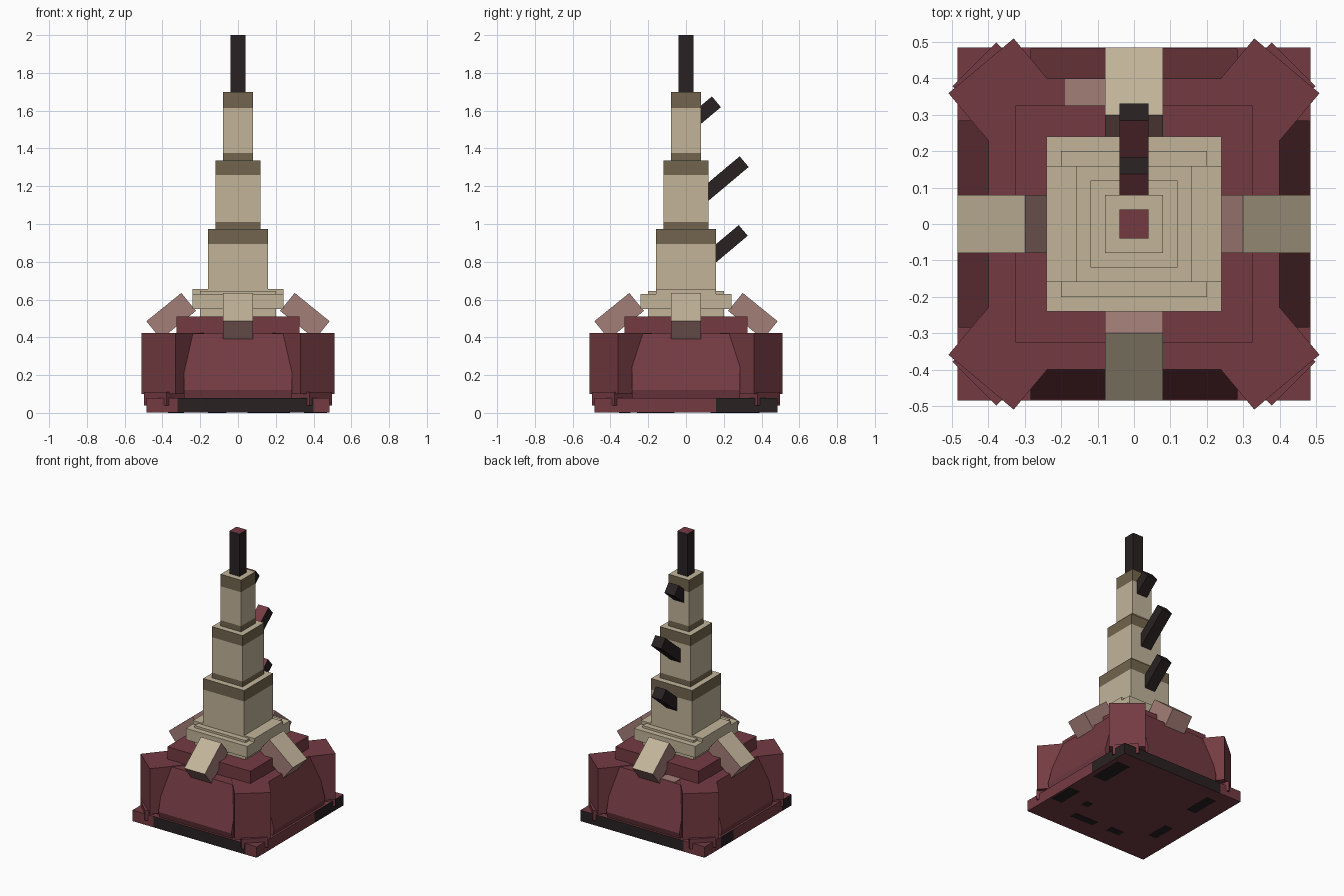
import bpy, bmesh, math
from mathutils import Matrix, Vector

if "Cube" in bpy.data.objects:
    bpy.data.objects.remove(bpy.data.objects["Cube"], do_unlink=True)


def material(name, rgb):
    lin = [((c / 255 + 0.055) / 1.055) ** 2.4 for c in rgb] + [1.0]
    m = bpy.data.materials.new(name)
    m.use_nodes = True
    m.diffuse_color = lin
    m.node_tree.nodes["Principled BSDF"].inputs["Base Color"].default_value = lin
    return m


MAROON = material("maroon", (116, 59, 66))
BEIGE = material("beige stone", (194, 180, 154))
OLIVE = material("olive band", (114, 101, 78))
BLACK = material("soot black", (41, 33, 34))
PINK = material("dusty pink", (164, 126, 120))


def finish(name, bm, mats, matrix=None, rule=None):
    """Turn a bmesh into an object; rule(face) picks the material index."""
    bmesh.ops.recalc_face_normals(bm, faces=bm.faces)
    for f in bm.faces:
        f.material_index = rule(f) if rule else 0
    mesh = bpy.data.meshes.new(name)
    bm.to_mesh(mesh)
    bm.free()
    for m in mats:
        mesh.materials.append(m)
    ob = bpy.data.objects.new(name, mesh)
    ob.matrix_world = matrix or Matrix()
    bpy.context.collection.objects.link(ob)
    return ob


def box_mesh(lo, hi, cuts=()):
    """Box between two corners, sliced at the given (axis, position) planes."""
    lo, hi = Vector(lo), Vector(hi)
    bm = bmesh.new()
    bmesh.ops.create_cube(bm, size=1, matrix=Matrix.Translation((lo + hi) / 2)
                          @ Matrix.Diagonal((*(hi - lo), 1)))
    for axis, pos in cuts:
        no = Vector((0, 0, 0))
        no[axis] = 1
        bmesh.ops.bisect_plane(bm, geom=bm.verts[:] + bm.edges[:] + bm.faces[:],
                               plane_co=no * pos, plane_no=no)
    return bm


def block(name, half_x, half_y, z0, z1, mat):
    return finish(name, box_mesh((-half_x, -half_y, z0), (half_x, half_y, z1)), [mat])


def spin(angle):
    return Matrix.Rotation(angle, 4, 'Z')


# Base plate with soot-stained rim
def rim_colour(f):
    c, n = f.calc_center_median(), f.normal
    if n.y < -0.5:
        return int(-0.32 < c.x < 0.4)
    if n.x > 0.5:
        return int(c.y > 0.16)
    if n.y > 0.5:
        return int(c.x > -0.32)
    if n.x < -0.5:
        return int(0.16 < c.y < 0.3 or c.y < -0.38)
    return 0


R = 0.485
finish("base_plate", box_mesh((-R, -R, 0.003), (R, R, 0.08),
       [(0, -0.32), (0, 0.4), (1, 0.16), (1, 0.3), (1, -0.38)]),
       [MAROON, BLACK], rule=rim_colour)

# Soot stains under the plate: centre and half sizes
for i, (x, y, hx, hy) in enumerate([(0.14, -0.33, 0.09, 0.025), (-0.11, -0.32, 0.05, 0.025),
                                    (-0.34, -0.14, 0.03, 0.08), (-0.32, 0.29, 0.035, 0.1),
                                    (0.43, -0.17, 0.04, 0.09), (0.25, -0.17, 0.025, 0.025),
                                    (0.4, 0.25, 0.05, 0.12)]):
    finish(f"underside_stain_{i}", box_mesh((x - hx, y - hy, 0), (x + hx, y + hy, 0.004)), [BLACK])

# Bunker core
block("bunker_core", 0.325, 0.325, 0.07, 0.51, MAROON)

# Sloped walls, one profile extruded and turned to each side
for i in range(4):
    bm = bmesh.new()
    profile = [(-0.2, 0.08), (-0.47, 0.08), (-0.482, 0.12), (-0.4, 0.42), (-0.2, 0.42)]
    face = bm.faces.new([bm.verts.new((-0.285, y, z)) for y, z in profile])
    ext = bmesh.ops.extrude_face_region(bm, geom=[face])
    bmesh.ops.translate(bm, vec=(0.57, 0, 0),
                        verts=[v for v in ext["geom"] if isinstance(v, bmesh.types.BMVert)])
    finish(f"sloped_wall_{i}", bm, [MAROON], spin(i * math.pi / 2))

# Corner towers and their feet
for sx in (-1, 1):
    for sy in (-1, 1):
        tag = ("front" if sy < 0 else "back") + ("_left" if sx > 0 else "_right")
        place = Matrix.Translation((0.345 * sx, 0.345 * sy, 0))
        finish("corner_tower_" + tag, box_mesh((-0.117, -0.117, 0.1), (0.117, 0.117, 0.423)),
               [MAROON], place @ spin(math.radians(50) * sx * sy))
        finish("tower_foot_" + tag, box_mesh((-0.1, -0.085, 0.04), (0.132, 0.085, 0.11)),
               [MAROON], place @ spin(math.atan2(sy, sx)))

# Worn patch on the back wall top
finish("wall_patch", box_mesh((-0.19, 0.326, 0.415), (-0.08, 0.398, 0.424)), [PINK])

# Stepped stone platform
block("platform_neck", 0.20, 0.20, 0.5, 0.56, BEIGE)
block("platform_slab", 0.24, 0.24, 0.55, 0.63, BEIGE)
block("platform_step", 0.20, 0.20, 0.62, 0.645, BEIGE)
block("platform_cap", 0.24, 0.16, 0.62, 0.655, BEIGE)

# Four leaning buttresses, beige on top
for i in range(4):
    tilt = Matrix.Translation((0.30, 0, 0.635)) @ Matrix.Rotation(math.radians(39), 4, 'Y')
    finish(f"buttress_{i}", box_mesh((0, -0.08, -0.122), (0.238, 0.08, 0)), [PINK, BEIGE],
           spin(i * math.pi / 2) @ tilt, lambda f: int(f.normal.z > 0.5))


# Tower tiers with olive bands
def tier(name, half, z0, z1, low, high):
    def band(f):
        z = f.calc_center_median().z
        return int(abs(f.normal.z) < 0.5 and (z < low or z > high))
    finish(name, box_mesh((-half, -half, z0), (half, half, z1), [(2, low), (2, high)]),
           [BEIGE, OLIVE], rule=band)


tier("lower_tier", 0.16, 0.64, 0.973, 0.645, 0.895)
tier("middle_tier", 0.12, 0.965, 1.335, 1.01, 1.26)
tier("upper_tier", 0.08, 1.33, 1.7, 1.375, 1.615)


def maroon_top(f):
    return int(f.normal.z > 0.5)


# Spire
finish("spire", box_mesh((-0.04, -0.04, 1.69), (0.04, 0.04, 2.0)),
       [BLACK, MAROON], rule=maroon_top)

# Slanted pipes on the back: end centre and length
for name, y, z, length in [("lower", 0.303, 0.966, 0.24), ("middle", 0.308, 1.33, 0.29),
                           ("upper", 0.161, 1.647, 0.15)]:
    lean = Matrix.Translation((0, y, z)) @ Matrix.Rotation(math.radians(40), 4, 'X')
    finish(name + "_pipe", box_mesh((-0.04, -length, -0.037), (0.04, 0, 0.037)),
           [BLACK, MAROON], lean, maroon_top)
